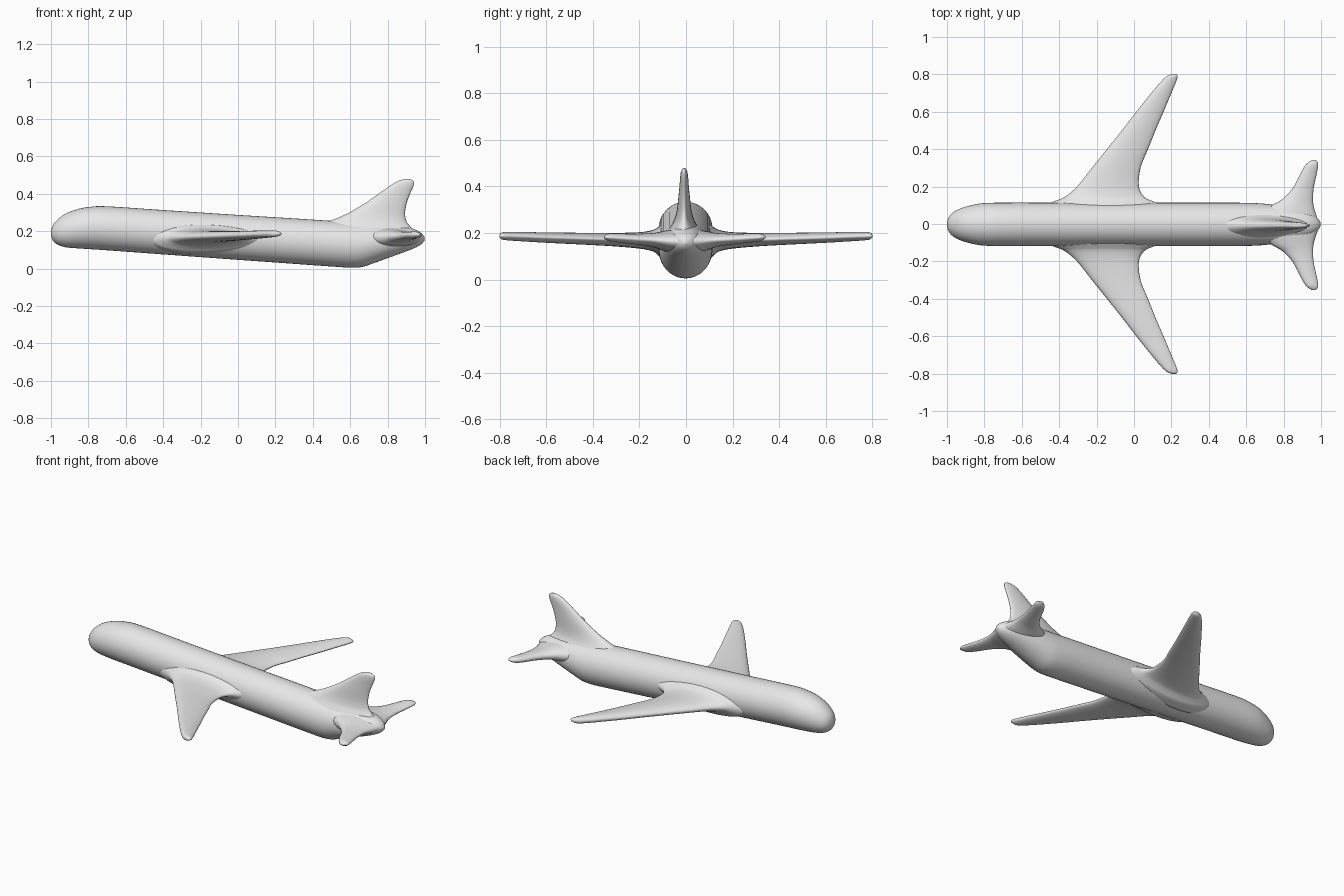
import bpy, bmesh, math

grey = bpy.data.materials.new("light grey")
grey.diffuse_color = (0.8, 0.8, 0.8, 1.0)


def refine(rows, steps=4):
    """Catmull-Rom interpolation between the given sections."""
    out = []
    for i in range(len(rows) - 1):
        a, b = rows[max(i - 1, 0)], rows[i]
        c, d = rows[i + 1], rows[min(i + 2, len(rows) - 1)]
        for s in range(steps):
            t = s / steps
            out.append([0.5 * (2 * q + (r - p) * t + (2 * p - 5 * q + 4 * r - w) * t * t
                               + (3 * q - p - 3 * r + w) * t ** 3)
                        for p, q, r, w in zip(a, b, c, d)])
    out.append(list(rows[-1]))
    return out


def loft(name, rings, mirror=False):
    """Skin a list of point rings, closed at both ends."""
    bm = bmesh.new()
    loops = [[bm.verts.new(p) for p in ring] for ring in rings]
    n = len(loops[0])
    for a, b in zip(loops, loops[1:]):
        for i in range(n):
            j = (i + 1) % n
            bm.faces.new((a[i], a[j], b[j], b[i]))
    bm.faces.new(loops[0][::-1])
    bm.faces.new(loops[-1])
    bmesh.ops.recalc_face_normals(bm, faces=bm.faces[:])
    for f in bm.faces:
        f.smooth = True
    me = bpy.data.meshes.new(name)
    bm.to_mesh(me)
    bm.free()
    me.materials.append(grey)
    ob = bpy.data.objects.new(name, me)
    bpy.context.collection.objects.link(ob)
    if mirror:
        m = ob.modifiers.new("mirror", 'MIRROR')
        m.use_axis = (False, True, False)
        m.use_mirror_merge = False
    return ob


def circle(n):
    return [(math.cos(2 * math.pi * i / n), math.sin(2 * math.pi * i / n)) for i in range(n)]


def surface(name, rows, upright=False, mirror=False):
    """Wing-like part. Rows: span position, front x, rear x, half thickness, middle height."""
    rings = []
    for s, x0, x1, t, z in refine(rows):
        ring = []
        for c, k in circle(28):
            x = (x0 + x1) / 2 + c * (x1 - x0) / 2
            h = k * t * (1 - 0.15 * c)          # slightly fuller leading edge
            ring.append((x, h, s) if upright else (x, s, z + h))
        rings.append(ring)
    return loft(name, rings, mirror)


# Fuselage: x, bottom, top, half width
body = [(-1.0, 0.178, 0.198, 0.012), (-0.99, 0.150, 0.232, 0.040),
        (-0.965, 0.128, 0.262, 0.066), (-0.92, 0.114, 0.295, 0.088),
        (-0.85, 0.108, 0.320, 0.107), (-0.79, 0.104, 0.330, 0.114),
        (-0.70, 0.098, 0.333, 0.116), (-0.4, 0.076, 0.313, 0.116),
        (0.0, 0.047, 0.287, 0.116), (0.35, 0.022, 0.265, 0.116),
        (0.52, 0.010, 0.254, 0.116), (0.60, 0.005, 0.249, 0.115),
        (0.66, 0.008, 0.245, 0.113), (0.72, 0.027, 0.241, 0.108),
        (0.80, 0.056, 0.235, 0.098), (0.88, 0.085, 0.226, 0.083),
        (0.94, 0.108, 0.212, 0.062), (0.98, 0.130, 0.190, 0.035),
        (0.998, 0.152, 0.168, 0.008)]
rings = []
for x, lo, hi, w in refine(body):
    rings.append([(x, c * w - 0.002, (lo + hi) / 2 + s * (hi - lo) / 2) for c, s in circle(40)])
loft("fuselage", rings)

# Main wings, flared at the root
surface("wings", [
    (0.05, -0.50, 0.17, 0.085, 0.160), (0.100, -0.47, 0.14, 0.074, 0.162),
    (0.122, -0.425, 0.10, 0.058, 0.165), (0.145, -0.37, 0.055, 0.045, 0.167),
    (0.20, -0.305, 0.026, 0.035, 0.168), (0.30, -0.225, 0.035, 0.029, 0.171),
    (0.40, -0.145, 0.075, 0.026, 0.174), (0.50, -0.065, 0.115, 0.024, 0.177),
    (0.60, 0.012, 0.158, 0.022, 0.180), (0.70, 0.092, 0.200, 0.020, 0.184),
    (0.76, 0.143, 0.225, 0.018, 0.186), (0.79, 0.175, 0.233, 0.015, 0.187),
    (0.802, 0.203, 0.224, 0.005, 0.187)], mirror=True)

# Tailplane
tail = surface("tailplane", [
    (0.0, 0.62, 0.995, 0.060, 0.160), (0.06, 0.68, 0.972, 0.050, 0.163),
    (0.105, 0.735, 0.960, 0.038, 0.167), (0.14, 0.795, 0.957, 0.029, 0.170),
    (0.20, 0.850, 0.961, 0.023, 0.173), (0.28, 0.892, 0.978, 0.019, 0.178),
    (0.325, 0.920, 0.985, 0.016, 0.181), (0.347, 0.950, 0.973, 0.005, 0.182)], mirror=True)
tail.location.y = -0.006

# Tail fin
fin = surface("tail_fin", [
    (0.17, 0.42, 0.96, 0.085, 0), (0.215, 0.43, 0.93, 0.066, 0),
    (0.245, 0.47, 0.905, 0.048, 0), (0.27, 0.53, 0.896, 0.038, 0),
    (0.30, 0.595, 0.893, 0.031, 0), (0.35, 0.680, 0.902, 0.025, 0),
    (0.40, 0.752, 0.920, 0.020, 0), (0.44, 0.808, 0.937, 0.017, 0),
    (0.465, 0.848, 0.940, 0.013, 0), (0.478, 0.885, 0.922, 0.005, 0)], upright=True)
fin.location.y = -0.008
